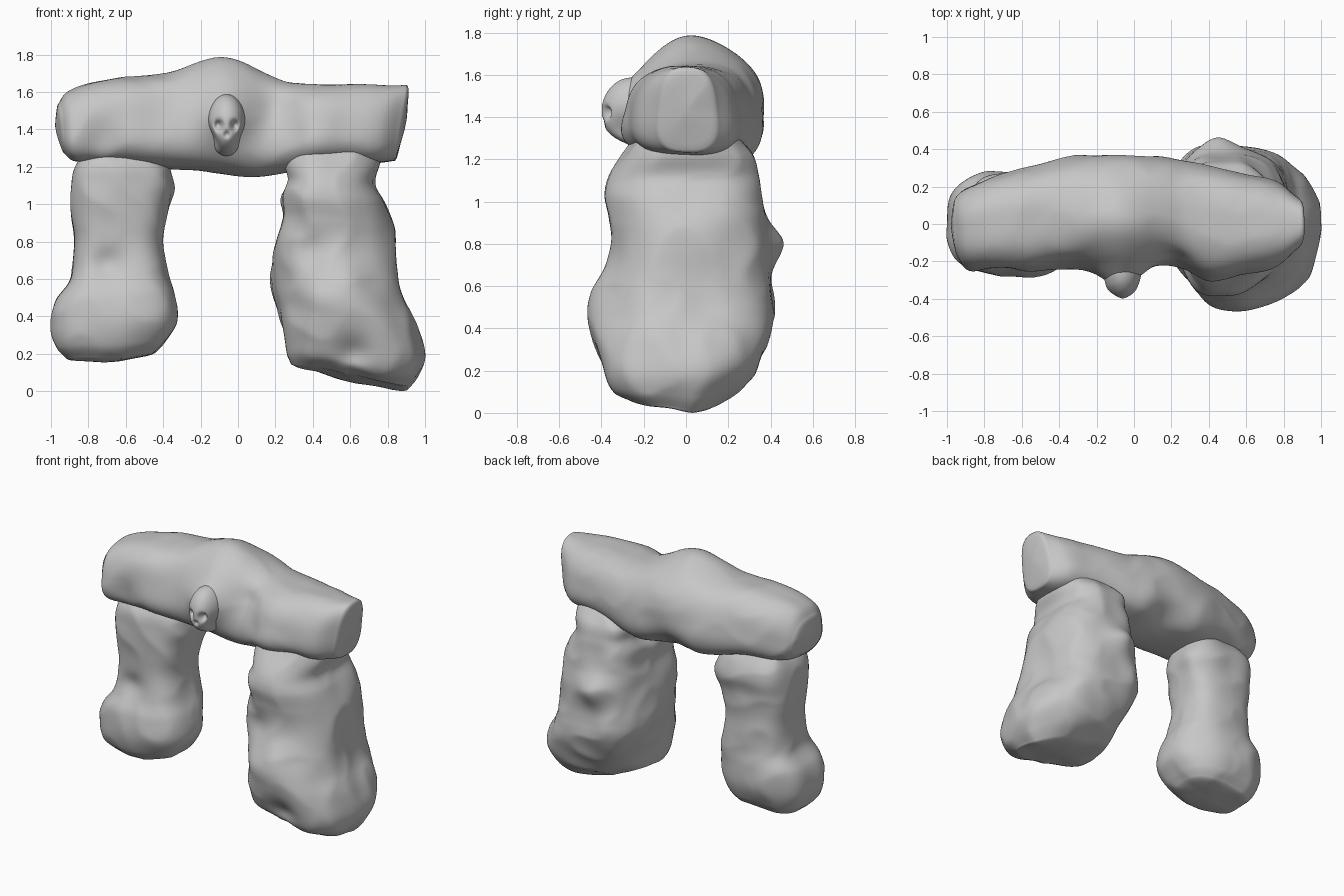
import bpy, bmesh, math
from mathutils import Vector, noise

if "Cube" in bpy.data.objects:
    bpy.data.objects.remove(bpy.data.objects["Cube"])

stone = bpy.data.materials.new("grey stone")
stone.use_nodes = True
GREY = (0.57, 0.57, 0.57, 1)
stone.diffuse_color = GREY
stone.node_tree.nodes["Principled BSDF"].inputs["Base Color"].default_value = GREY

RING = 96
STEPS = 8


def finish(name, bm):
    bmesh.ops.recalc_face_normals(bm, faces=bm.faces)
    mesh = bpy.data.meshes.new(name)
    bm.to_mesh(mesh)
    bm.free()
    mesh.materials.append(stone)
    for poly in mesh.polygons:
        poly.use_smooth = True
    obj = bpy.data.objects.new(name, mesh)
    bpy.context.collection.objects.link(obj)


def weather(bm, rough, bumps, seed):
    """Roughen with noise, then push local knobs out or dents in."""
    bmesh.ops.recalc_face_normals(bm, faces=bm.faces)
    bm.normal_update()
    moves = []
    for v in bm.verts:
        p = v.co + Vector((seed, seed, seed))
        ridge = 0.35 - abs(noise.noise(p * 4.5))
        offset = v.normal * rough * (noise.noise(p * 3.2) + 0.8 * ridge)
        for centre, radius, push in bumps:
            d = (v.co - Vector(centre)).length / radius
            offset += Vector(push) * math.exp(-d * d * 2)
        moves.append(offset)
    for v, offset in zip(bm.verts, moves):
        v.co += offset


def spline(rows):
    """Smoothly fill in between the cross-sections."""
    out = []
    for i in range(len(rows) - 1):
        a, b, c, d = (rows[max(0, min(len(rows) - 1, i + k))] for k in (-1, 0, 1, 2))
        for s in range(STEPS):
            t = s / STEPS
            out.append([q + t / 2 * (r - p + t * (2 * p - 5 * q + 4 * r - w
                        + t * (3 * (q - r) + w - p)))
                        for p, q, r, w in zip(a, b, c, d)])
    out.append(list(rows[-1]))
    return out


def loft(name, sections, upright, power, tilts, taper, rough, bumps, seed):
    """Sections are (station, low, high, front, back) along z or along x."""
    bm = bmesh.new()
    rings = []
    first, last = sections[0][0], sections[-1][0]
    rows = [(r, 1) for r in spline(sections)]
    for f in (0.93, 0.8, 0.6, 0.35, 0.12):
        rows = [(rows[0][0], f)] + rows + [(rows[-1][0], f)]
    for (t, lo, hi, front, back), scale in rows:
        k = (t - first) / (last - first)
        tilt = tilts[0] * (1 - k) + tilts[1] * k
        swell = 0.03 * math.sqrt(1 - scale) * (1 if k > 0.5 else -1)
        ring = []
        for i in range(RING):
            ang = math.tau * i / RING
            c, s = math.cos(ang), math.sin(ang)
            # Even steps round a squared-off oval
            r = scale / (abs(c) ** power + abs(s) ** power) ** (1 / power)
            u, w = r * c, r * s * (1 - taper * r * c)
            across = (lo + hi) / 2 + u * (hi - lo) / 2
            depth = (front + back) / 2 + w * (back - front) / 2
            along = t + tilt * u + swell
            co = (across, depth, along) if upright else (along, depth, across)
            ring.append(bm.verts.new(co))
        rings.append(ring)
    for r0, r1 in zip(rings, rings[1:]):
        for i in range(RING):
            j = (i + 1) % RING
            bm.faces.new((r0[i], r0[j], r1[j], r1[i]))
    bm.faces.new(rings[0])
    bm.faces.new(rings[-1])
    weather(bm, rough, bumps, seed)
    finish(name, bm)


def boulder(name, centre, radii, rough, bumps, seed):
    bm = bmesh.new()
    bmesh.ops.create_icosphere(bm, subdivisions=5, radius=1)
    for v in bm.verts:
        v.co = Vector(centre) + Vector(a * b for a, b in zip(v.co, radii))
    weather(bm, rough, bumps, seed)
    finish(name, bm)


# Right pillar: narrow shaft on a swollen foot
loft("right_pillar", [
    (0.19, -0.92, -0.44, -0.18, 0.18),
    (0.25, -0.97, -0.39, -0.24, 0.23),
    (0.36, -1.00, -0.34, -0.27, 0.27),
    (0.50, -0.98, -0.35, -0.26, 0.27),
    (0.62, -0.89, -0.38, -0.22, 0.25),
    (0.80, -0.87, -0.40, -0.20, 0.24),
    (0.98, -0.89, -0.38, -0.21, 0.26),
    (1.10, -0.89, -0.36, -0.21, 0.28),
    (1.20, -0.87, -0.38, -0.20, 0.25),
    (1.28, -0.82, -0.42, -0.16, 0.20),
], True, 3.0, (0.02, 0), 0, 0.02, [
    ((-0.37, 0.15, 1.07), 0.12, (0.025, 0.01, 0)),
    ((-0.7, -0.22, 0.68), 0.12, (0, 0.04, 0)),
    ((-0.5, -0.24, 0.85), 0.2, (0, -0.02, 0)),
    ((-0.8, 0.28, 0.42), 0.17, (0, 0.02, 0)),
    ((-0.37, 0.24, 0.4), 0.24, (-0.03, -0.04, 0)),
], 1.3)

# Left pillar: broad leaning mass with a slanted base
loft("left_pillar", [
    (0.09, 0.29, 0.91, -0.29, 0.17),
    (0.15, 0.27, 0.96, -0.37, 0.27),
    (0.25, 0.25, 0.99, -0.41, 0.35),
    (0.38, 0.22, 0.95, -0.44, 0.41),
    (0.50, 0.19, 0.88, -0.45, 0.43),
    (0.63, 0.19, 0.85, -0.40, 0.41),
    (0.80, 0.21, 0.84, -0.36, 0.41),
    (0.92, 0.24, 0.82, -0.36, 0.38),
    (1.03, 0.25, 0.78, -0.38, 0.35),
    (1.12, 0.28, 0.73, -0.36, 0.34),
    (1.22, 0.26, 0.75, -0.29, 0.32),
    (1.32, 0.30, 0.73, -0.22, 0.24),
], True, 2.7, (-0.06, 0), 0.1, 0.025, [
    ((0.45, 0.42, 0.8), 0.16, (0, 0.06, 0)),
    ((0.98, 0, 0.2), 0.2, (0.02, 0, -0.01)),
    ((0.9, 0.05, 0.03), 0.2, (0, 0, -0.03)),
    ((0.6, -0.42, 0.62), 0.14, (0, -0.03, 0)),
    ((0.38, -0.4, 0.76), 0.15, (0, 0.04, 0)),
    ((0.22, -0.36, 0.55), 0.26, (0.05, 0.05, 0)),
    ((0.62, -0.42, 0.2), 0.12, (0, 0.05, 0)),
    ((0.27, 0, 1.02), 0.08, (-0.02, 0, 0)),
], 4.1)

# Lintel: long slab with a crest over the middle and a hood round the skull
loft("lintel", [
    (-0.94, 1.27, 1.54, -0.19, 0.15),
    (-0.89, 1.23, 1.60, -0.24, 0.19),
    (-0.75, 1.22, 1.65, -0.25, 0.25),
    (-0.58, 1.22, 1.68, -0.25, 0.30),
    (-0.38, 1.19, 1.69, -0.23, 0.34),
    (-0.10, 1.17, 1.69, -0.22, 0.38),
    (0.12, 1.15, 1.67, -0.21, 0.36),
    (0.27, 1.17, 1.64, -0.23, 0.33),
    (0.42, 1.20, 1.64, -0.28, 0.30),
    (0.60, 1.22, 1.64, -0.26, 0.26),
    (0.77, 1.22, 1.63, -0.22, 0.22),
    (0.87, 1.23, 1.63, -0.14, 0.15),
], False, 2.8, (-0.02, 0.03), 0.13, 0.015, [
    ((-0.08, 0.01, 1.7), 0.3, (0, 0, 0.09)),
    ((-0.07, -0.22, 1.47), 0.2, (0, -0.12, 0.01)),
    ((-0.06, 0.36, 1.18), 0.26, (0, -0.06, 0.04)),
    ((0.2, -0.22, 1.52), 0.13, (0, 0.04, 0)),
    ((-0.72, -0.25, 1.34), 0.14, (0, 0.03, 0)),
    ((0.42, -0.27, 1.32), 0.14, (0, -0.02, 0)),
], 7.7)

# Carved skull: domed head narrowing to a jaw, with sunken sockets and nose
face = [((-0.06 + side * 0.045, -0.385, 1.42), 0.035, (0, 0.05, 0.005))
        for side in (-1, 1)]
face += [((-0.06 + side * 0.1, -0.3, 1.34), 0.1, (-side * 0.03, 0, 0))
         for side in (-1, 1)]
face += [((-0.06, -0.39, 1.375), 0.022, (0, 0.025, 0)),
         ((-0.06, -0.3, 1.27), 0.1, (0, 0.03, 0))]
boulder("skull", (-0.06, -0.24, 1.425), (0.105, 0.16, 0.165), 0.008, face, 3.0)
